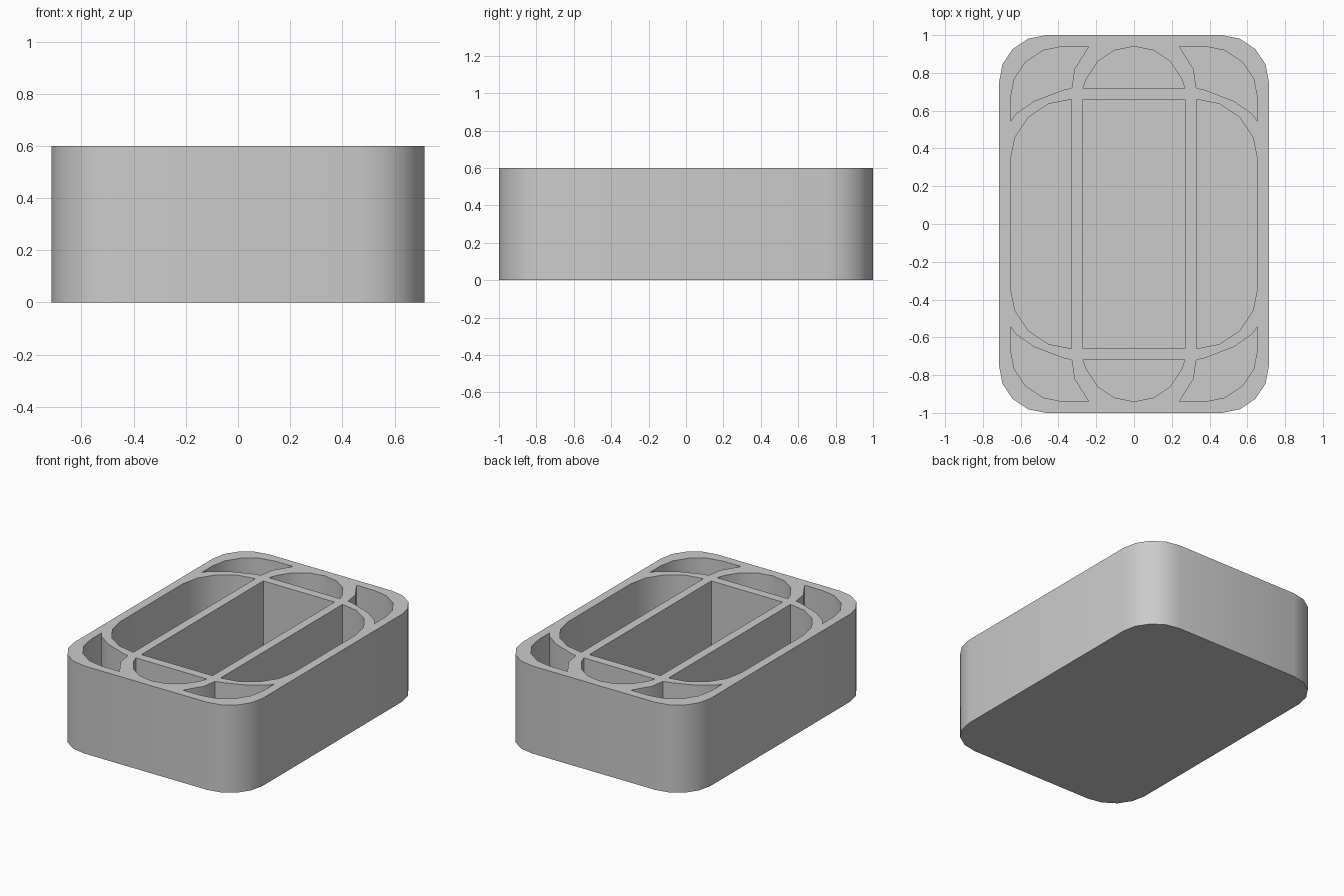
import bpy, bmesh
from math import cos, sin, radians

if "Cube" in bpy.data.objects:
    bpy.data.objects.remove(bpy.data.objects["Cube"])

HEIGHT, FLOOR = 0.6, 0.06


def arc(cx, cy, r, a0, a1, n=4):
    return [(cx + r * cos(radians(a0 + (a1 - a0) * i / n)),
             cy + r * sin(radians(a0 + (a1 - a0) * i / n))) for i in range(n + 1)]


def mirrored(pts, sx, sy):
    return [(x * sx, y * sy) for x, y in pts]


def prisms(name, outlines, z0, z1):
    """Extrude each closed outline from z0 to z1 into one mesh object."""
    bm = bmesh.new()
    for pts in outlines:
        face = bm.faces.new([bm.verts.new((x, y, z0)) for x, y in pts])
        ext = bmesh.ops.extrude_face_region(bm, geom=[face], use_keep_orig=True)
        for v in ext["geom"]:
            if isinstance(v, bmesh.types.BMVert):
                v.co.z = z1
    bmesh.ops.recalc_face_normals(bm, faces=bm.faces)
    mesh = bpy.data.meshes.new(name)
    bm.to_mesh(mesh)
    bm.free()
    obj = bpy.data.objects.new(name, mesh)
    bpy.context.collection.objects.link(obj)
    return obj


# Outer body: rounded rectangle
quarter = arc(0.465, 0.75, 0.25, 0, 90)
outer = (quarter + mirrored(quarter, -1, 1)[::-1]
         + mirrored(quarter, -1, -1) + mirrored(quarter, 1, -1)[::-1])
tray = prisms("divided_tray", [outer], 0, HEIGHT)

# Compartment outlines
centre = [(-0.27, -0.66), (0.27, -0.66), (0.27, 0.66), (-0.27, 0.66)]
side_arc = arc(0.33, 0.335, 0.325, 0, 90)
side = side_arc + mirrored(side_arc, 1, -1)[::-1]
end = [(0.27, 0.72)] + arc(0, 0.67, 0.27, 22.5, 157.5, 6) + [(-0.27, 0.72)]
corner = ([(0.33, 0.72), (0.315, 0.82), (0.24, 0.94)]
          + arc(0.375, 0.66, 0.28, 90, 0)
          + [(0.655, 0.54), (0.63, 0.58), (0.53, 0.65), (0.375, 0.71)])

pockets = [centre]
for s in (1, -1):
    pockets += [mirrored(side, s, 1), mirrored(end, 1, s)]
    pockets += [mirrored(corner, s, t) for t in (1, -1)]
cutter = prisms("compartment_cutter", pockets, FLOOR, HEIGHT + 0.2)

# Hollow out the compartments
cut = tray.modifiers.new("compartments", 'BOOLEAN')
cut.operation = 'DIFFERENCE'
cut.solver = 'EXACT'
cut.object = cutter
bpy.context.view_layer.objects.active = tray
tray.select_set(True)
bpy.ops.object.modifier_apply(modifier=cut.name)
bpy.data.objects.remove(cutter)
bpy.ops.object.shade_smooth_by_angle(angle=radians(35))
